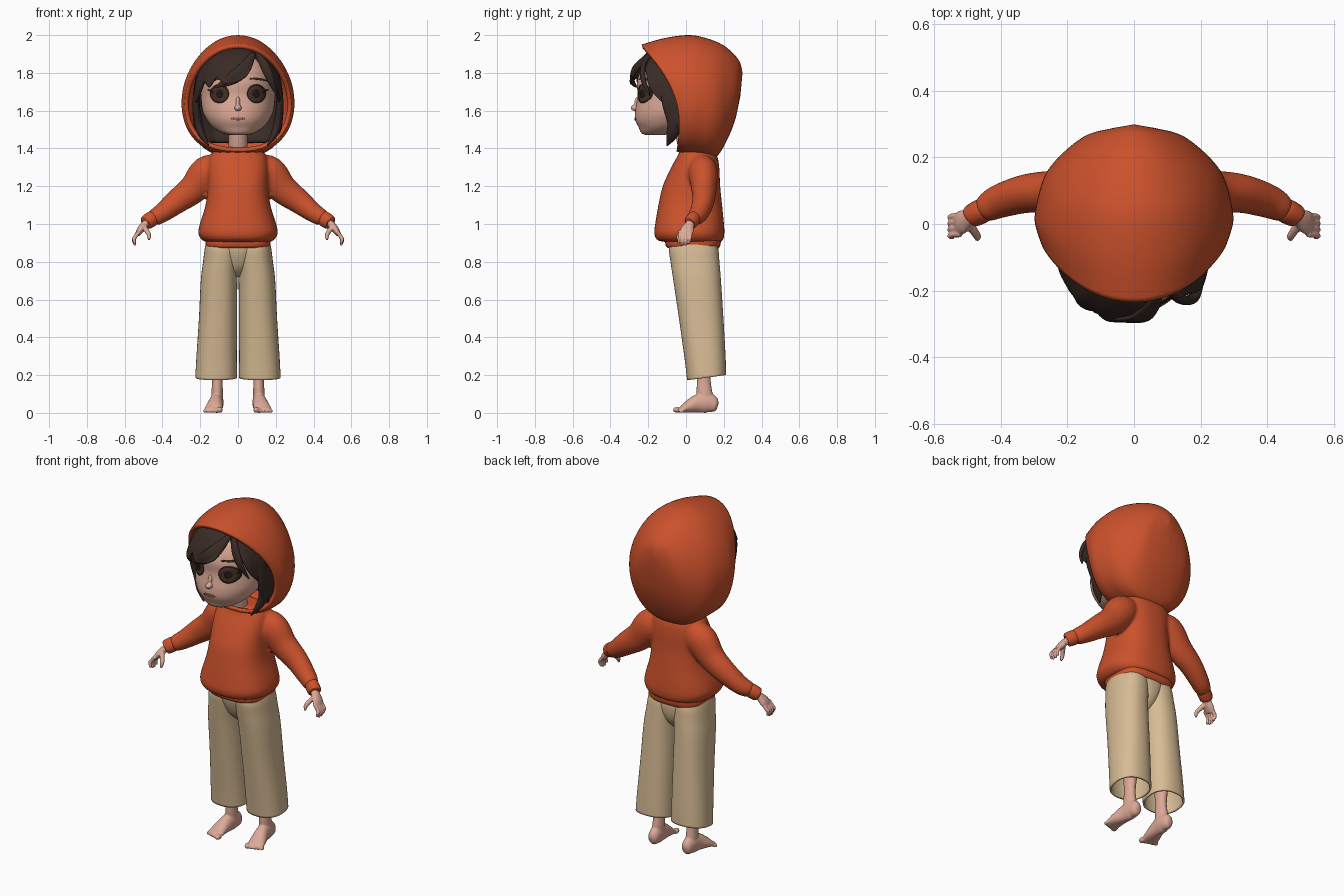
import bpy, bmesh, math
from mathutils import Vector, Matrix


def material(name, rgb):
    m = bpy.data.materials.new(name)
    m.diffuse_color = (*rgb, 1)
    return m


ORANGE = material("orange cloth", (0.60, 0.083, 0.025))
TAN = material("tan cloth", (0.68, 0.50, 0.30))
SKIN = material("skin", (0.72, 0.40, 0.31))
HAIR = material("dark brown hair", (0.042, 0.024, 0.019))
LASH = material("eyelash", (0.018, 0.010, 0.008))
IRIS = material("brown iris", (0.060, 0.030, 0.020))
LIP = material("lip", (0.36, 0.13, 0.10))


def power(v, e):
    return math.copysign(abs(v) ** e, v)


def smooth_rows(rows, n=6):
    """Catmull-Rom interpolation through rows of numbers."""
    out = []
    for i in range(len(rows) - 1):
        p = [rows[max(0, min(len(rows) - 1, i + k))] for k in (-1, 0, 1, 2)]
        for j in range(n):
            t = j / n
            out.append([0.5 * (2 * b + (c - a) * t + (2 * a - 5 * b + 4 * c - d) * t * t
                               + (3 * b - a - 3 * c + d) * t ** 3) for a, b, c, d in zip(*p)])
    out.append(list(rows[-1]))
    return out


def lookup(rows, key):
    """Linear lookup in rows sorted by their first number."""
    if key <= rows[0][0]:
        return rows[0]
    for a, b in zip(rows, rows[1:]):
        if key <= b[0]:
            t = (key - a[0]) / (b[0] - a[0])
            return [u + (v - u) * t for u, v in zip(a, b)]
    return rows[-1]


def skin(name, parts, mat, caps=(True, True), mirror=False, shell=0, voxel=0):
    """One object from lists of rings; voxel melts several parts into one surface."""
    bm = bmesh.new()
    for rings in parts:
        vs = [[bm.verts.new(p) for p in r] for r in rings]
        n = len(rings[0])
        for a, b in zip(vs, vs[1:]):
            for i in range(n):
                bm.faces.new((a[i], a[(i + 1) % n], b[(i + 1) % n], b[i]))
        if caps[0]:
            bm.faces.new(vs[0])
        if caps[1]:
            bm.faces.new(vs[-1])
    bmesh.ops.recalc_face_normals(bm, faces=bm.faces)
    for f in bm.faces:
        f.smooth = True
    me = bpy.data.meshes.new(name)
    bm.to_mesh(me)
    bm.free()
    me.materials.append(mat)
    ob = bpy.data.objects.new(name, me)
    bpy.context.collection.objects.link(ob)
    if shell:
        s = ob.modifiers.new("shell", "SOLIDIFY")
        s.thickness, s.offset = shell, -1
    if voxel:
        r = ob.modifiers.new("melt", "REMESH")
        r.mode, r.voxel_size, r.use_smooth_shade = 'VOXEL', voxel, True
        s = ob.modifiers.new("soften", "SMOOTH")
        s.factor, s.iterations = .5, 4
    if mirror:
        ob.modifiers.new("mirror", "MIRROR").use_mirror_merge = False


def loft(rows, e=1.0, n=48, tilt=None):
    """Rows are z, centre x, centre y, half width, half depth."""
    rings = []
    for z, cx, cy, rx, ry in smooth_rows(rows):
        ring = []
        for i in range(n):
            a = 2 * math.pi * i / n
            y = cy + ry * power(math.cos(a), e)
            ring.append((cx + rx * power(math.sin(a), e), y, z + (tilt(y, z) if tilt else 0)))
        rings.append(ring)
    return rings


def fb(z, rx, front, back, cx=0):
    return (z, cx, (front + back) / 2, rx, (back - front) / 2)


def tube(rows, ref=(0, 1, 0), n=20):
    """Rows are x, y, z, radius across ref, radius along ref."""
    rows = smooth_rows(rows, 5)
    rings = []
    for i, r in enumerate(rows):
        d = (Vector(rows[min(i + 1, len(rows) - 1)][:3]) - Vector(rows[max(i - 1, 0)][:3])).normalized()
        s = d.cross(Vector(ref)).normalized()
        u = s.cross(d)
        rings.append([Vector(r[:3]) + s * r[3] * math.cos(2 * math.pi * k / n)
                      + u * r[4] * math.sin(2 * math.pi * k / n) for k in range(n)])
    return rings


def ball(loc, scale):
    return [[Vector(loc) + Vector((scale[0] * r * math.sin(math.pi * i / 8), scale[1] * r * math.cos(math.pi * i / 8),
                                   -scale[2] * math.cos(math.pi * k / 12))) for i in range(16)]
            for k in range(13) for r in (math.sin(math.pi * k / 12) + .01,)]


def flip(rings):
    return [[(-p[0], p[1], p[2]) for p in r] for r in rings]


# Hood: closed loops from the face opening to the back (top y,z, bottom y,z, half width, bow)
hood = [(-.235, 1.95, -.05, 1.385, .28, .085), (-.11, 1.985, -.01, 1.37, .297, .065),
        (.02, 2.0, .05, 1.36, .287, .045), (.12, 1.98, .11, 1.35, .262, .04),
        (.20, 1.945, .165, 1.36, .215, .03), (.262, 1.89, .215, 1.44, .148, .025),
        (.288, 1.85, .26, 1.55, .075, .01), (.299, 1.80, .288, 1.68, .02, 0)]
rings = []
for ty, tz, by, bz, w, bow in smooth_rows(hood):
    ring = []
    for i in range(56):
        a = 2 * math.pi * i / 56
        c, s = math.cos(a), math.sin(a)
        u = (1 - c) / 2
        ring.append((w * (1 - .1 * c) * power(s, .8 if c < 0 else .97),
                     ty + (by - ty) * u + bow * math.sin(math.pi * u), tz + (bz - tz) * u))
    rings.append(ring)
skin("hood", [rings], ORANGE, (False, True), shell=.022)

# Sweater body melted together with its sleeves, then hem band and cuffs
torso = [fb(.905, .165, -.11, .18), fb(.915, .19, -.152, .196), fb(.95, .21, -.168, .203),
         fb(1.0, .202, -.163, .201), fb(1.1, .172, -.146, .191), fb(1.2, .16, -.123, .181),
         fb(1.3, .16, -.078, .176), fb(1.36, .15, -.045, .165), fb(1.39, .12, -.032, .14), fb(1.405, .07, -.01, .1)]
sleeve = tube([(.08, .08, 1.30, .065, .06), (.16, .09, 1.272, .092, .078), (.235, .095, 1.187, .079, .067),
               (.32, .092, 1.122, .066, .059), (.40, .07, 1.06, .052, .052), (.44, .05, 1.036, .045, .044),
               (.457, .041, 1.026, .035, .034)])
skin("sweater", [loft(torso, .82), sleeve, flip(sleeve)], ORANGE, voxel=.009)
skin("hem_band", [loft([fb(.872, .158, -.096, .172), fb(.882, .168, -.106, .18), fb(.90, .172, -.11, .184),
                        fb(.93, .17, -.11, .184)], .68)], ORANGE)
skin("cuff", [tube([(.447, .045, 1.032, .034, .032), (.455, .041, 1.028, .041, .037),
                    (.485, .025, 1.009, .039, .035), (.491, .021, 1.005, .03, .028)])], ORANGE, mirror=True)

# Hands
hand = [tube([(.475, .03, 1.015, .019, .022), (.498, .017, .992, .02, .027), (.517, .006, .968, .019, .036),
              (.532, -.002, .945, .013, .033)]),
        tube([(.498, .003, .985, .014, .015), (.481, -.022, .96, .013, .013),
              (.471, -.038, .94, .0115, .0115), (.472, -.046, .915, .006, .006)], n=10)]
for k in range(4):
    y, drop = .025 - .0185 * k, (.008, 0, .0, .01)[k]
    hand.append(tube([(.522, y, .962, .0105, .01), (.545, y - .002, .932, .011, .0095),
                      (.551, y - .006, .91 + drop, .0105, .009), (.544, y - .01, .886 + drop, .006, .006)], n=10))
skin("hand", hand, SKIN, mirror=True, voxel=.0035)

# Trousers: two open legs and a hip block
leg = [fb(.187, .110, .006, .213, .116), fb(.3, .107, -.008, .209, .113), fb(.5, .101, -.037, .198, .106),
       fb(.7, .097, -.067, .185, .1), fb(.8, .095, -.082, .177, .09), fb(.87, .092, -.09, .17, .084),
       fb(.92, .083, -.075, .15, .08)]
skin("trouser_leg", [loft(leg, .87, tilt=lambda y, z: .13 * (y - .11) * max(0, 1 - (z - .19) * 3))],
     TAN, (False, True), mirror=True, shell=.01)
skin("trouser_hips", [loft([fb(.72, .035, .0, .11), fb(.76, .06, -.045, .148), fb(.81, .09, -.073, .168),
                            fb(.87, .12, -.09, .172), fb(.91, .12, -.08, .16)], .85)], TAN)

# Lower leg, foot and toes
foot = [loft([fb(.05, .033, .06, .15, .111), fb(.12, .030, .056, .138, .11), fb(.18, .028, .058, .131, .109),
              fb(.27, .034, .055, .14, .108), fb(.40, .044, .04, .15, .105)], n=24),
        tube([(.110, .168, .036, .012, .018), (.110, .155, .040, .028, .037), (.111, .115, .054, .035, .054),
              (.116, .065, .05, .037, .05), (.125, .015, .034, .044, .034), (.131, -.02, .019, .047, .019),
              (.132, -.038, .013, .042, .012)], ref=(0, 0, 1))]
for k in range(5):
    r = .0155 if k == 0 else .0118 - .0006 * k
    foot.append(ball((.097 + .0195 * k, -.046 + .0055 * k, r), (r, r * 1.5, r)))
skin("foot", foot, SKIN, mirror=True, voxel=.0045)

# Head and neck
head = [(1.47, 0, -.165, .03, .04), (1.48, 0, -.155, .08, .08), (1.51, 0, -.12, .130, .13),
        (1.55, 0, -.09, .164, .178), (1.60, 0, -.06, .188, .209), (1.68, 0, -.03, .197, .226),
        (1.76, 0, -.02, .195, .238), (1.85, 0, -.015, .165, .2), (1.92, 0, -.01, .09, .11)]
skin("head", [loft(head)], SKIN)
skin("neck", [loft([(1.37, 0, .02, .05, .045), (1.41, 0, .005, .05, .048), (1.55, 0, -.02, .05, .05)], n=24)], SKIN)
skin("nose", [ball((0, -.266, 1.615), (.019, .027, .018)), ball((0, -.252, 1.64), (.013, .022, .035))],
     SKIN, voxel=.003)
face = smooth_rows(head)


def plate(name, cx, cz, rx, rz, off, mat, mirror=True, slope=0):
    """Thin plate that follows the curve of the face."""
    rings = []
    for f, o in ((.04, off), (.35, off), (.7, off), (1, off), (1, -.002)):
        ring = []
        for i in range(28):
            a = 2 * math.pi * i / 28
            x = cx + f * rx * math.cos(a)
            z = cz + f * rz * math.sin(a) + slope * (x - cx) - (2.5 * (x - cx) ** 2 if slope else 0)
            _, _, cy, w, d = lookup(face, z)
            ring.append((x, cy - d * math.sqrt(max(0, 1 - (x / w) ** 2)) - o, z))
        rings.append(ring)
    skin(name, [rings], mat, mirror=mirror)


# Eyes, brows and mouth
plate("eye_outline", .099, 1.69, .051, .05, .002, LASH)
plate("iris", .098, 1.686, .045, .044, .004, IRIS)
plate("pupil", .098, 1.688, .018, .019, .006, LASH)
plate("eyelash_corner", .147, 1.705, .016, .006, .004, LASH, slope=.5)
plate("brow", .11, 1.768, .05, .006, .004, HAIR, slope=-.12)
plate("mouth", 0, 1.557, .036, .008, .004, LIP, mirror=False)

# Hair: cap over the head, with its lower edge set by direction (degrees from front, z)
volume = smooth_rows([(1.40, 0, .17, .14), (1.43, 0, .20, .155), (1.50, 0, .228, .19), (1.60, -.01, .24, .225),
                      (1.70, -.03, .236, .268), (1.78, -.03, .222, .262), (1.85, -.03, .188, .228),
                      (1.90, -.03, .145, .182), (1.94, -.03, .07, .09), (1.952, -.03, .006, .006)])
edge = [(-180, 1.43), (-86, 1.43), (-76, 1.61), (-62, 1.67), (-50, 1.76), (-38, 1.72), (-28, 1.785),
        (-15, 1.74), (-2, 1.75), (10, 1.785), (22, 1.85), (30, 1.90), (36, 1.86), (50, 1.79), (62, 1.69),
        (74, 1.60), (86, 1.43), (180, 1.43)]
rings = []
for j in range(29):
    ring = []
    for i in range(120):
        deg = -180 + 3 * i
        low = lookup(edge, deg)[1]
        z = 1.952 + (low - 1.952) * (j / 28) ** 1.4
        _, cy, rx, ry = lookup(volume, z)
        a = math.radians(deg)
        wave = 1 + .01 * math.sin(a * 14) * j / 28
        ring.append((wave * rx * power(math.sin(a), .86), cy - wave * ry * power(math.cos(a), .82), z))
    rings.append(ring)
skin("hair", [rings], HAIR, (True, False), shell=.012)

# Loose locks beside the face, at the parting and in the fringe
skin("side_lock", [tube([(.20, -.10, 1.80, .012, .03), (.222, -.085, 1.66, .018, .045), (.212, -.06, 1.54, .022, .04),
                         (.19, -.075, 1.47, .018, .03), (.155, -.10, 1.415, .003, .004)])], HAIR, mirror=True)
skin("parting_lock", [tube([(.10, -.185, 1.905, .012, .015), (.14, -.225, 1.84, .024, .014),
                            (.175, -.225, 1.76, .02, .014), (.205, -.19, 1.68, .003, .003)])], HAIR)
skin("fringe_lock", [tube([(.08, -.195, 1.90, .015, .015), (.03, -.27, 1.82, .035, .012),
                           (-.04, -.285, 1.765, .03, .010), (-.12, -.262, 1.725, .004, .004)])], HAIR)
